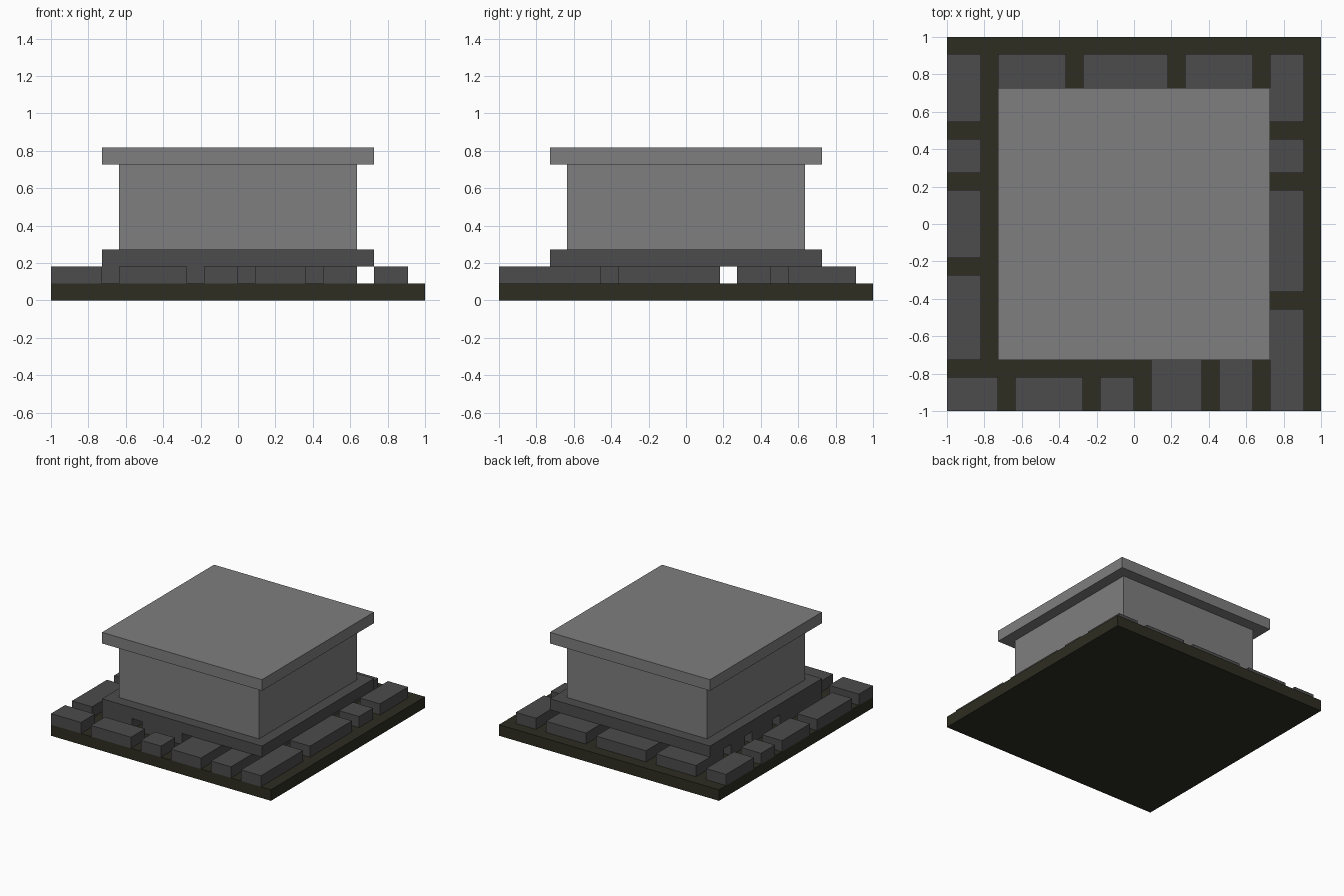
import bpy

U = 1 / 11  # one block unit

default = bpy.data.objects.get("Cube")
if default:
    bpy.data.objects.remove(default, do_unlink=True)


def make_material(name, srgb):
    linear = [((c / 255 + 0.055) / 1.055) ** 2.4 for c in srgb]
    mat = bpy.data.materials.new(name)
    mat.use_nodes = True
    mat.diffuse_color = (*linear, 1)
    mat.node_tree.nodes["Principled BSDF"].inputs["Base Color"].default_value = (*linear, 1)
    return mat


earth = make_material("dark earth", (45, 45, 34))
dark_stone = make_material("dark stone", (76, 76, 76))
light_stone = make_material("light stone", (126, 126, 126))


def box(name, x0, x1, y0, y1, z0, z1, mat):
    """Box given by its limits in block units."""
    bpy.ops.mesh.primitive_cube_add(
        size=1, location=((x0 + x1) * U / 2, (y0 + y1) * U / 2, (z0 + z1) * U / 2))
    ob = bpy.context.object
    ob.name = name
    ob.scale = ((x1 - x0) * U, (y1 - y0) * U, (z1 - z0) * U)
    bpy.ops.object.transform_apply(location=False, rotation=False, scale=True)
    ob.data.materials.append(mat)


def slab(name, half, z0, z1, mat):
    box(name, -half, half, -half, half, z0, z1, mat)


# Ground and the stacked square block
slab("ground", 11, 0, 1, earth)
slab("plinth", 8, 2, 3, dark_stone)
slab("body", 7, 3, 8, light_stone)
slab("cap", 8, 8, 9, light_stone)

# Paving along the two sides: spans along y
for y0, y1 in [(6, 10), (3, 5), (-2, 2), (-8, -3)]:
    box("left_edge_paver", -11, -9, y0, y1, 1, 2, dark_stone)
for y0, y1 in [(6, 10), (3, 5), (-4, 2), (-11, -5)]:
    box("right_edge_paver", 8, 10, y0, y1, 1, 2, dark_stone)

# Paving along the front: spans along x
for x0, x1 in [(-11, -8), (-7, -3), (-2, 0)]:
    box("front_paver", x0, x1, -11, -9, 1, 2, dark_stone)

# Paving that runs beneath the plinth
inner = [
    (-8, -4, 6, 10), (-8, -4, 3, 5), (-3, 2, 3, 10), (3, 7, 6, 10), (3, 7, 3, 5),
    (-8, -3, -1, 2), (-2, 4, -1, 2), (5, 7, -5, 2),
    (-8, -5, -8, -2), (-4, 0, -8, -2), (1, 4, -11, -2), (5, 7, -11, -6),
]
for span in inner:
    box("inner_paver", *span, 1, 2, dark_stone)
